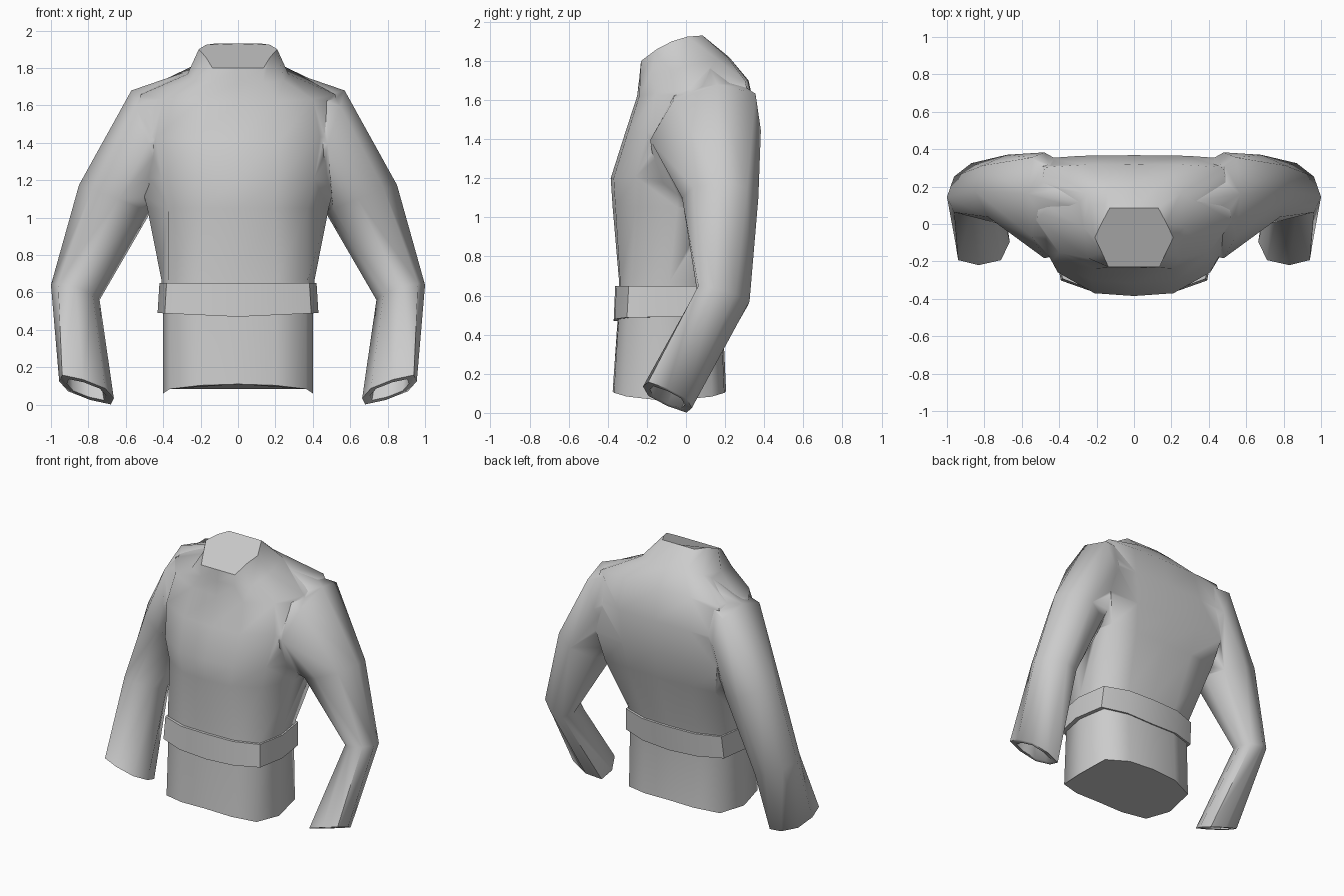
import bpy, bmesh, math
from mathutils import Vector

if "Cube" in bpy.data.objects:
    bpy.data.objects.remove(bpy.data.objects["Cube"])

grey = bpy.data.materials.new("plain grey cloth")
grey.diffuse_color = (0.6, 0.6, 0.6, 1)
grey.use_nodes = True
grey.node_tree.nodes["Principled BSDF"].inputs["Base Color"].default_value = grey.diffuse_color

# half cross-sections, front centre to back centre, as (x, y) in unit size
BODY = [(0, -1), (.5, -.98), (.91, -.76), (1, -.05), (.92, .75), (.5, .97), (0, 1)]
CHEST = [(0, -1), (.4, -.96), (.77, -.66), (1, -.05), (.92, .94), (.5, .99), (0, 1)]
HEX = [(0, -1), (.65, -1), (.82, -.5), (1, 0), (.82, .5), (.62, 1), (0, 1)]


def body_ring(z_front, z_back, half_w, y_front, y_back, drop=0, bow=0, section=BODY):
    """Symmetric ring whose height runs from z_front to z_back; sides drop."""
    full = section + [(-x, y) for x, y in section[-2:0:-1]]
    mid, half = (y_front + y_back) / 2, (y_back - y_front) / 2
    return [Vector((x * half_w, mid + y * half,
                    z_front + (z_back - z_front) * (y + 1) / 2
                    - drop * abs(x) + bow * (1 - y * y)))
            for x, y in full]


def arm_ring(centre, out, front, scale=1, square=1, n=8):
    """Ring around the sleeve; square below 1 pushes the corners out."""
    def bend(v):
        return math.copysign(abs(v) ** square, v) if abs(v) > 1e-6 else 0
    c, a, b = Vector(centre), Vector(out) * scale, Vector(front) * scale
    return [c + a * bend(math.cos(t)) + b * bend(math.sin(t))
            for t in (2 * math.pi * i / n for i in range(n))]


def loft(name, rings, mirror=False, angle=40, closed_loop=False):
    """Skin a row of rings, capping both ends or joining last to first."""
    bm = bmesh.new()
    vs = [[bm.verts.new(p) for p in r] for r in rings]
    n = len(vs[0])
    pairs = list(zip(vs, vs[1:]))
    if closed_loop:
        pairs.append((vs[-1], vs[0]))
    else:
        for end in (vs[0], vs[-1]):
            for e in bm.faces.new(end).edges:
                e.smooth = False
    for lo, hi in pairs:
        for i in range(n):
            j = (i + 1) % n
            bm.faces.new((lo[i], lo[j], hi[j], hi[i]))
    bmesh.ops.recalc_face_normals(bm, faces=bm.faces)
    me = bpy.data.meshes.new(name)
    bm.to_mesh(me)
    bm.free()
    me.materials.append(grey)
    ob = bpy.data.objects.new(name, me)
    bpy.context.collection.objects.link(ob)
    bpy.ops.object.select_all(action='DESELECT')
    ob.select_set(True)
    bpy.context.view_layer.objects.active = ob
    bpy.ops.object.shade_smooth_by_angle(angle=math.radians(angle))
    if mirror:
        ob.modifiers.new("mirror", 'MIRROR').use_mirror_merge = False
    return ob


# jacket body from hem to the tilted collar
body = loft("jacket_body", [
    body_ring(.11, .11, .40, -.375, .205, drop=.01, bow=-.04),
    body_ring(.55, .55, .40, -.345, .185),
    body_ring(.67, .67, .41, -.342, .20),
    body_ring(1.05, 1.05, .485, -.375, .32, section=CHEST),
    body_ring(1.2, 1.25, .53, -.385, .36, section=CHEST),
    body_ring(1.42, 1.48, .57, -.315, .368, section=CHEST),
    body_ring(1.62, 1.70, .52, -.25, .32, section=CHEST),
    body_ring(1.72, 1.82, .27, -.238, .22),
    body_ring(1.80, 1.93, .21, -.23, .085, bow=.035, section=HEX),
], angle=70)

# belt as a closed band around the waist
loft("belt", [
    body_ring(.47, .47, .43, -.37, .197, drop=-.02),
    body_ring(.65, .65, .42, -.362, .215),
    body_ring(.65, .65, .385, -.33, .18),
    body_ring(.47, .47, .385, -.33, .17, drop=-.02),
], closed_loop=True, angle=58)

# sleeves: hollow cuff, forearm, elbow, upper arm, shoulder
wrist = ((.81, -.095, .08), (.146, 0, .045), (.02, -.125, .055))
inside = ((.835, .03, .30), (.13, 0, .04), (.02, -.12, .05))
sleeves = loft("sleeves", [
    arm_ring(*inside, scale=.68, square=.7),
    arm_ring(*wrist, scale=.72, square=.7),
    arm_ring(*wrist, square=.7),
    arm_ring((.87, .19, .60), (.13, -.045, .04), (0, -.135, .03)),
    arm_ring((.66, .175, 1.10), (.19, 0, .075), (-.02, -.195, 0)),
    arm_ring((.48, .10, 1.42), (.09, .06, .26), (0, -.283, -.025), square=.85),
    arm_ring((.24, .06, 1.52), (.01, .05, .27), (0, -.19, 0)),
], mirror=True, angle=70)

# weld the sleeves into the body so the shoulders read as one cloth
weld = body.modifiers.new("weld_sleeves", 'BOOLEAN')
weld.operation = 'UNION'
weld.solver = 'EXACT'
weld.object = sleeves
sleeves.hide_render = True
